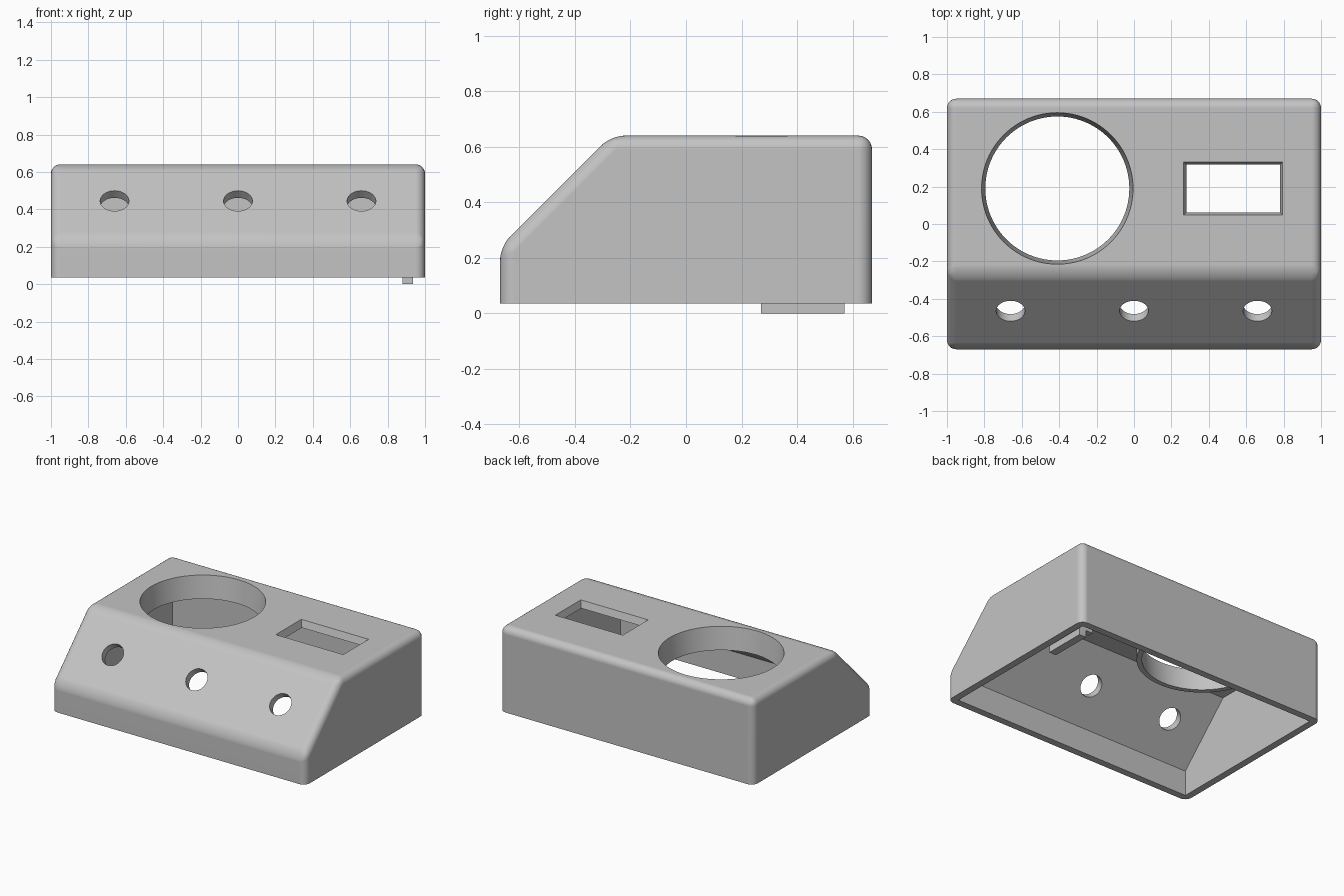
import bpy, bmesh, math
from mathutils import Matrix, Vector

old = bpy.data.objects.get("Cube")
if old:
    bpy.data.objects.remove(old, do_unlink=True)

grey = bpy.data.materials.new("plain grey")
grey.use_nodes = True
COLOR = (0.55, 0.55, 0.55, 1)
grey.diffuse_color = COLOR
grey.node_tree.nodes["Principled BSDF"].inputs["Base Color"].default_value = COLOR

BOTTOM, TOP, WALL = 0.035, 0.64, 0.05


def finish(bm, name):
    bmesh.ops.recalc_face_normals(bm, faces=bm.faces[:])
    mesh = bpy.data.meshes.new(name)
    bm.to_mesh(mesh)
    bm.free()
    mesh.materials.append(grey)
    obj = bpy.data.objects.new(name, mesh)
    bpy.context.collection.objects.link(obj)
    return obj


def extrude_x(name, profile, half, round_above=None):
    """Extrude a side (y, z) profile across x, optionally rounding edges above a height."""
    bm = bmesh.new()
    face = bm.faces.new([bm.verts.new((-half, y, z)) for y, z in profile])
    side = bmesh.ops.extrude_face_region(bm, geom=[face])["geom"]
    verts = [g for g in side if isinstance(g, bmesh.types.BMVert)]
    bmesh.ops.translate(bm, verts=verts, vec=(2 * half, 0, 0))
    if round_above is not None:
        edges = [e for e in bm.edges if max(v.co.z for v in e.verts) > round_above]
        bmesh.ops.bevel(bm, geom=edges, offset=0.05, segments=6, profile=0.5,
                        affect='EDGES', clamp_overlap=True)
    return finish(bm, name)


def cone(name, center, r_low, r_high, depth, segments=96, tilt=0, turn=0):
    bm = bmesh.new()
    matrix = (Matrix.Translation(center) @ Matrix.Rotation(tilt, 4, 'X')
              @ Matrix.Rotation(turn, 4, 'Z'))
    bmesh.ops.create_cone(bm, cap_ends=True, segments=segments, radius1=r_low,
                          radius2=r_high, depth=depth, matrix=matrix)
    return finish(bm, name)


def box(name, low, high):
    bm = bmesh.new()
    bmesh.ops.create_cube(bm, size=1)
    low, high = Vector(low), Vector(high)
    for v in bm.verts:
        v.co = (low + high) / 2 + v.co * (high - low)
    return finish(bm, name)


def combine(target, tool, operation):
    mod = target.modifiers.new("combine", 'BOOLEAN')
    mod.operation, mod.solver, mod.object = operation, 'EXACT', tool
    bpy.context.view_layer.objects.active = target
    bpy.ops.object.modifier_apply(modifier=mod.name)
    bpy.data.objects.remove(tool, do_unlink=True)


# Rounded shell with a sloping front panel
shell = extrude_x("enclosure_shell",
                  [(-0.67, BOTTOM), (0.67, BOTTOM), (0.67, TOP), (-0.27, TOP), (-0.67, 0.24)],
                  1, BOTTOM + 0.01)

# Hollow interior, open underneath
inner_top = TOP - WALL
cavity = extrude_x("cavity",
                   [(-0.62, -0.1), (0.62, -0.1), (0.62, inner_top),
                    (-0.244, inner_top), (-0.62, 0.214)], 1 - WALL)
combine(shell, cavity, 'DIFFERENCE')

# Tapered round opening with a collar hanging below the roof
collar = cone("collar", (-0.41, 0.19, 0.55), 0.42, 0.42, 0.14)
combine(shell, collar, 'UNION')
combine(shell, cone("round_opening", (-0.41, 0.19, 0.56), 0.375, 0.415, 0.32), 'DIFFERENCE')

# Tapered rectangular window
window = cone("window", (0, 0, 0), 0.66, 0.74, 0.15, segments=4, turn=math.pi / 4)
for v in window.data.vertices:
    sign_x, sign_y = math.copysign(1, v.co.x), math.copysign(1, v.co.y)
    grow = 0.015 if v.co.z > 0 else -0.03
    v.co = (0.53 + sign_x * (0.2725 + grow), 0.19 + sign_y * (0.15 + grow), TOP + v.co.z)
combine(shell, window, 'DIFFERENCE')

# Three control holes square to the sloping panel
for x in (-0.66, 0, 0.66):
    hole = cone("control_hole", (x, -0.465, 0.445), 0.077, 0.077, 0.3, 48, math.pi / 4)
    combine(shell, hole, 'DIFFERENCE')

# Locating tab and its ribs, hanging inside the left wall
tab = box("locating_tab", (0.88, 0.27, 0), (0.935, 0.57, inner_top + 0.01))
rib = box("tab_rib", (0.825, 0.53, 0.05), (0.885, 0.57, inner_top + 0.01))

# Smooth the rounded edges and keep panels flat
for obj in (shell, tab, rib):
    bpy.ops.object.select_all(action='DESELECT')
    obj.select_set(True)
    bpy.context.view_layer.objects.active = obj
    bpy.ops.object.shade_smooth_by_angle(angle=math.radians(30))
weighted = shell.modifiers.new("flat_panels", 'WEIGHTED_NORMAL')
weighted.keep_sharp = True
